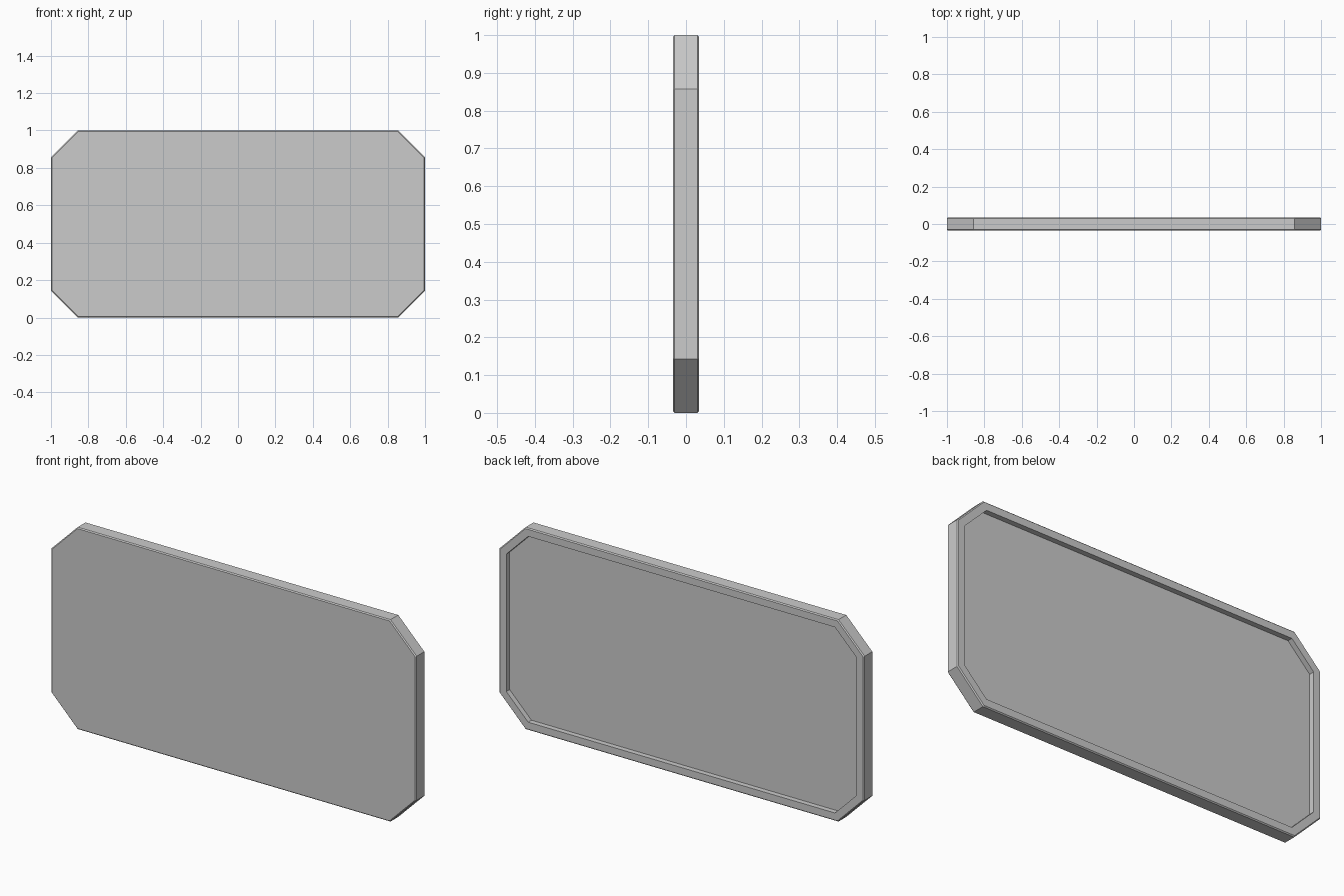
import bpy, bmesh, math

if "Cube" in bpy.data.objects:
    bpy.data.objects.remove(bpy.data.objects["Cube"])

HALF_W, HALF_H, CUT = 1.0, 0.5, 0.143
HALF_T, BEVEL = 0.035, 0.005
RIM, DEPTH = 0.04, 0.026


def octagon(bm, inset, y):
    """Ring of a chamfered rectangle, inset evenly on all eight sides."""
    w, h = HALF_W - inset, HALF_H - inset
    c = CUT - inset * (2 - math.sqrt(2))
    quarter = [(w, h - c), (w - c, h)]
    pts = quarter + [(-x, z) for x, z in reversed(quarter)]
    pts += [(-x, -z) for x, z in pts]
    return [bm.verts.new((x, y, z + HALF_H)) for x, z in pts]


# Plate cross-section from the front face, round the edge, into the back recess
profile = [
    (BEVEL, -HALF_T),
    (0, -HALF_T + BEVEL),
    (0, HALF_T - BEVEL),
    (BEVEL, HALF_T),
    (RIM, HALF_T),
    (RIM, HALF_T - DEPTH),
]

bm = bmesh.new()
rings = [octagon(bm, inset, y) for inset, y in profile]
for a, b in zip(rings, rings[1:]):
    for i in range(8):
        j = (i + 1) % 8
        bm.faces.new((a[i], a[j], b[j], b[i]))

# Flat front face and recess floor
bm.faces.new(rings[0])
bm.faces.new(rings[-1])
bmesh.ops.recalc_face_normals(bm, faces=bm.faces)

mesh = bpy.data.meshes.new("octagonal_panel")
bm.to_mesh(mesh)
bm.free()
panel = bpy.data.objects.new("octagonal_panel", mesh)
bpy.context.collection.objects.link(panel)
